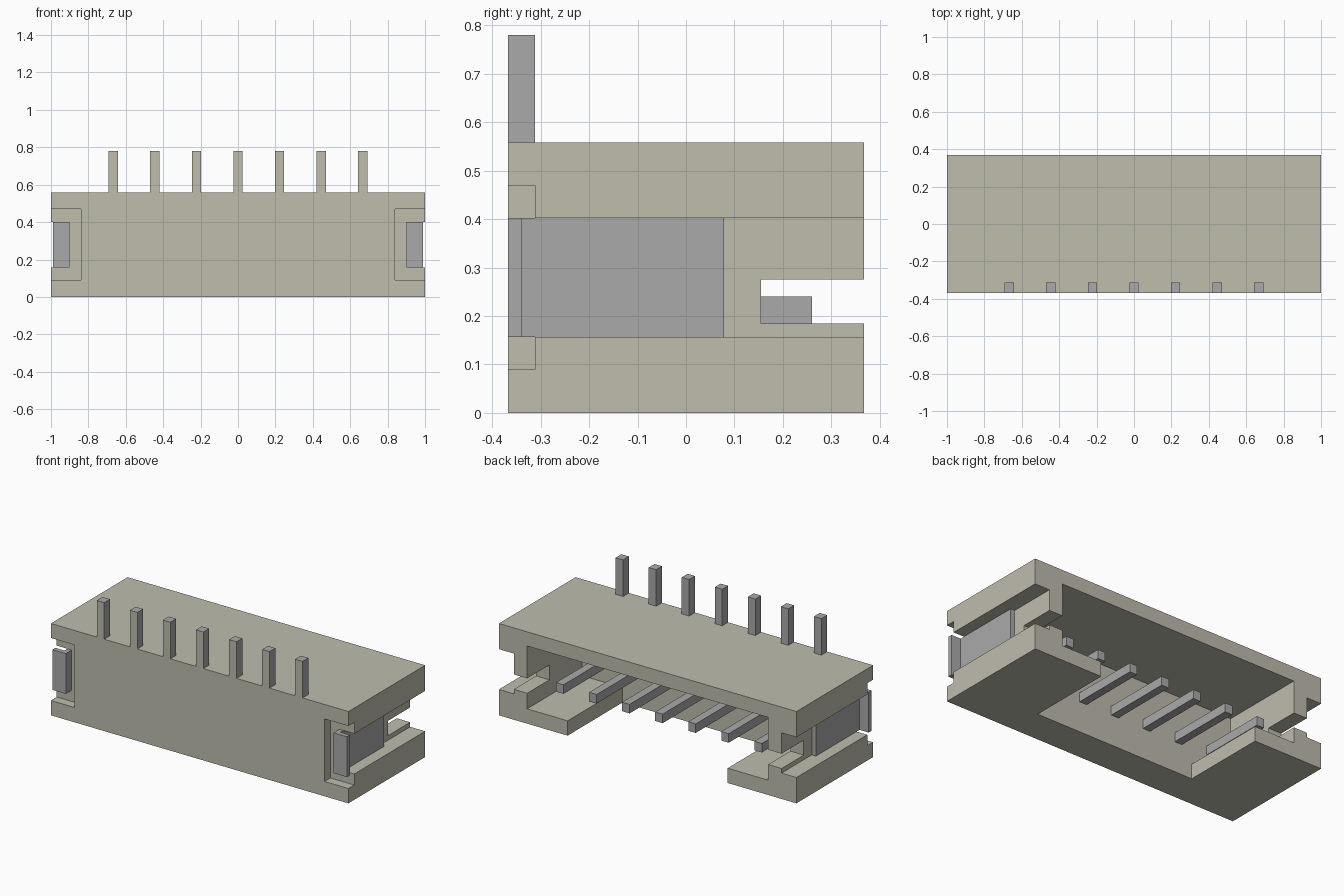
import bpy
import bmesh

if "Cube" in bpy.data.objects:
    bpy.data.objects.remove(bpy.data.objects["Cube"], do_unlink=True)


def material(name, rgb):
    m = bpy.data.materials.new(name)
    m.use_nodes = True
    m.diffuse_color = (*rgb, 1)
    m.node_tree.nodes["Principled BSDF"].inputs["Base Color"].default_value = (*rgb, 1)
    return m


BEIGE = material("beige plastic", (0.521, 0.508, 0.423))
GREY = material("grey metal", (0.402, 0.402, 0.402))


def prism(name, profile, axis, lo, hi, mats):
    """Extrude a closed 2D profile along an axis (0 = x: profile is y,z; 2 = z: profile is x,y)."""
    bm = bmesh.new()
    place = (lambda p, d: (d, p[0], p[1])) if axis == 0 else (lambda p, d: (p[0], p[1], d))
    base = bm.faces.new([bm.verts.new(place(p, lo)) for p in profile])
    new = bmesh.ops.extrude_face_region(bm, geom=[base])["geom"]
    shift = [0, 0, 0]
    shift[axis] = hi - lo
    bmesh.ops.translate(bm, vec=shift, verts=[v for v in new if isinstance(v, bmesh.types.BMVert)])
    bmesh.ops.recalc_face_normals(bm, faces=bm.faces)
    me = bpy.data.meshes.new(name)
    bm.to_mesh(me)
    bm.free()
    for m in mats:
        me.materials.append(m)
    ob = bpy.data.objects.new(name, me)
    bpy.context.collection.objects.link(ob)
    return ob


def box(name, x, y, z, mats):
    return prism(name, [(x[0], y[0]), (x[1], y[0]), (x[1], y[1]), (x[0], y[1])], 2, z[0], z[1], mats)


def span(s, a, b):
    return tuple(sorted((s * a, s * b)))


# Housing block
housing = box("housing", (-1, 1), (-0.368, 0.368), (0, 0.558), [BEIGE])

# Pockets: mating cavity, floor opening, and on each end a channel, front recess and slot
cuts = [((-0.81, 0.81), (-0.16, 0.5), (0.09, 0.472)),
        ((-0.538, 0.538), (-0.16, 0.5), (-0.1, 0.2))]
for s in (-1, 1):
    cuts += [(span(s, 0.9, 1.1), (-0.34, 0.5), (0.157, 0.402)),
             (span(s, 0.84, 1.1), (-0.5, -0.312), (0.09, 0.47)),
             (span(s, 0.7, 1.1), (0.155, 0.5), (0.185, 0.275))]
cutters = []
for c in cuts:
    cutter = box("cutter", *c, [BEIGE])
    cutter.hide_render = True
    mod = housing.modifiers.new("pocket", 'BOOLEAN')
    mod.operation = 'DIFFERENCE'
    mod.solver = 'EXACT'
    mod.object = cutter
    cutters.append(cutter)

# Bake the pockets into the housing and drop the cutters
bpy.context.view_layer.update()
evaluated = housing.evaluated_get(bpy.context.evaluated_depsgraph_get())
housing.data = bpy.data.meshes.new_from_object(evaluated)
housing.modifiers.clear()
housing.data.materials.clear()
housing.data.materials.append(BEIGE)
for p in housing.data.polygons:
    p.material_index = 0
for c in cutters:
    bpy.data.objects.remove(c, do_unlink=True)

# Seven contacts: upright leg and horizontal mating pin
for i in range(7):
    x = (i - 3) * 0.2222
    sides = (x - 0.025, x + 0.025)
    leg = box(f"contact_leg_{i + 1}", sides, (-0.368, -0.312), (0.558, 0.78), [GREY, BEIGE])
    for p in leg.data.polygons:
        p.material_index = 1 if p.normal.y < -0.5 else 0
    box(f"contact_pin_{i + 1}", sides, (-0.2, 0.26), (0.185, 0.24), [GREY])

# L-shaped solder tabs in the end channels
for s, side in ((-1, "right"), (1, "left")):
    outline = [(0.9, -0.368), (0.99, -0.368), (0.99, -0.34),
               (0.928, -0.34), (0.928, 0.078), (0.9, 0.078)]
    prism(f"solder_tab_{side}", [(s * x, y) for x, y in outline], 2, 0.157, 0.402, [GREY])
